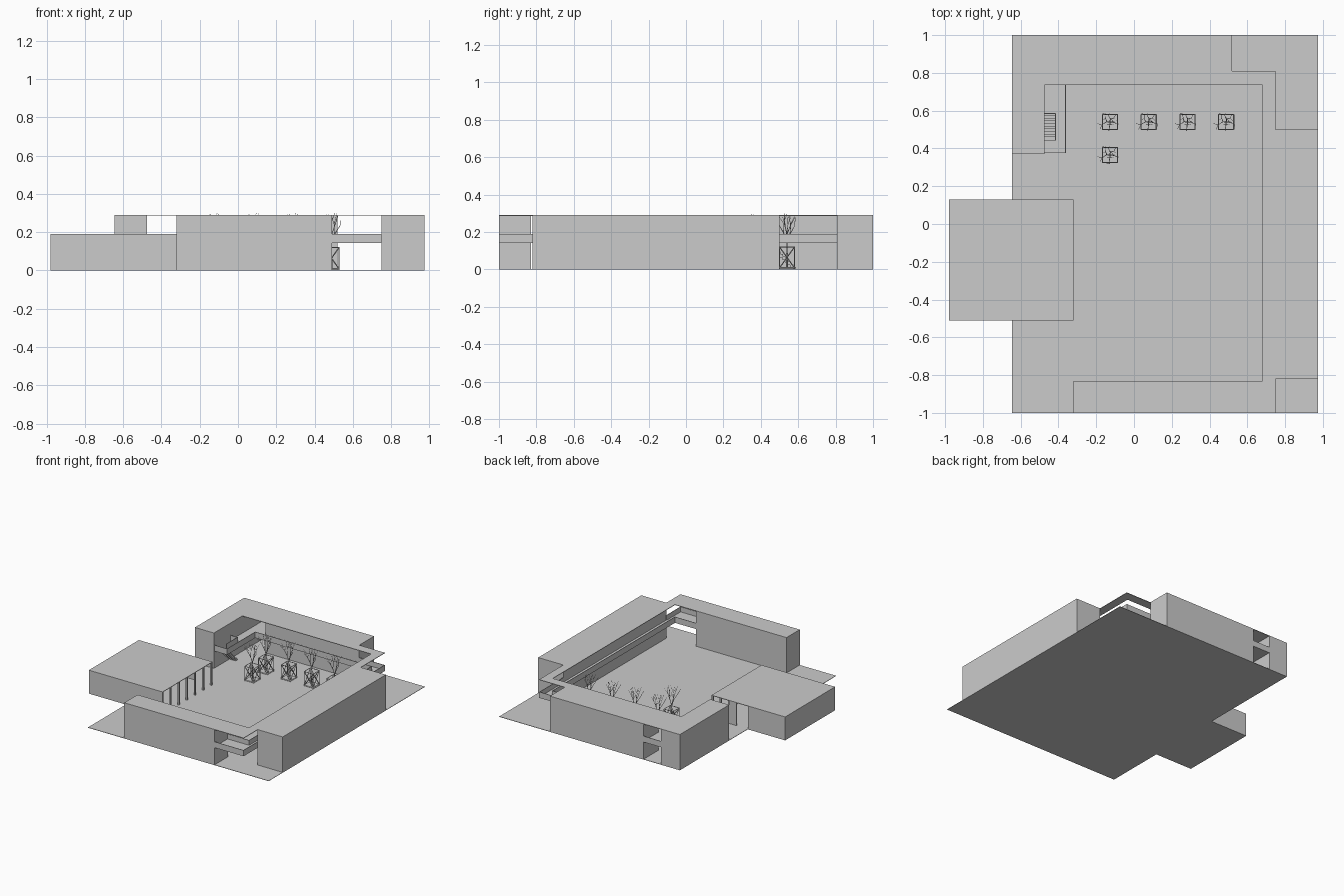
import bpy, bmesh, math, random
from mathutils import Vector

if "Cube" in bpy.data.objects:
    bpy.data.objects.remove(bpy.data.objects["Cube"])

H, FLOOR, RAIL = 0.29, 0.15, 0.19   # roof, upper floor and railing heights
T = 0.004                           # sheet thickness
random.seed(4)


def finish(bm, name):
    me = bpy.data.meshes.new(name)
    bm.to_mesh(me)
    bm.free()
    ob = bpy.data.objects.new(name, me)
    bpy.context.collection.objects.link(ob)
    return ob


def add_box(bm, x0, x1, y0, y1, z0, z1):
    vs = bmesh.ops.create_cube(bm, size=1)["verts"]
    for v in vs:
        v.co = Vector((x1 if v.co.x > 0 else x0, y1 if v.co.y > 0 else y0, z1 if v.co.z > 0 else z0))


def boxes(name, *dims):
    bm = bmesh.new()
    for d in dims:
        add_box(bm, *d)
    return finish(bm, name)


def add_bar(bm, a, b, r0, r1, sides=4):
    a, b = Vector(a), Vector(b)
    d = b - a
    vs = bmesh.ops.create_cone(bm, segments=sides, radius1=r0, radius2=r1, depth=d.length,
                               cap_ends=True)["verts"]
    q = Vector((0, 0, 1)).rotation_difference(d)
    for v in vs:
        v.co = q @ v.co + (a + b) / 2


# ground
boxes("ground", (-0.645, 0.975, -1, 1, 0.0, 0.003))

# solid wings around the courtyard
boxes("front_wing", (-0.32, 0.49, -1, -0.83, 0.003, H))
boxes("right_wing", (0.75, 0.975, -0.82, 0.5, 0.003, H))
boxes("back_wing", (-0.32, 0.52, 0.81, 1, 0.003, H))
boxes("left_wing", (-0.645, -0.475, 0.37, 1, 0.003, H))

# thin roofs over galleries and passages, and matching upper floors
gaps = {
    "front_passage": (0.49, 0.75, -1, -0.83),
    "right_gallery": (0.68, 0.75, -0.83, 0.735),
    "back_gallery": (-0.475, 0.75, 0.735, 0.81),
    "back_passage": (-0.475, -0.32, 0.81, 1),
}
for name, r in gaps.items():
    boxes(name + "_roof", (*r, H - T, H))
    boxes(name + "_floor", (*r, FLOOR - 2 * T, FLOOR))

# left gallery floor around the stair well
boxes("left_gallery_floor",
      (-0.475, -0.36, 0.375, 0.445, FLOOR - 2 * T, FLOOR),
      (-0.415, -0.36, 0.445, 0.585, FLOOR - 2 * T, FLOOR),
      (-0.475, -0.36, 0.585, 0.735, FLOOR - 2 * T, FLOOR))

# solid railing panels following floor edges
rail_paths = [
    [(0.49, -0.998), (0.748, -0.998), (0.748, -0.82)],
    [(0.49, -0.832), (0.682, -0.832), (0.682, 0.737), (-0.362, 0.737), (-0.362, 0.377), (-0.475, 0.377)],
    [(0.748, 0.5), (0.748, 0.808), (0.52, 0.808)],
    [(-0.475, 0.998), (-0.32, 0.998)],
    [(-0.475, 0.585), (-0.415, 0.585), (-0.415, 0.445)],
]
bm = bmesh.new()
for path in rail_paths:
    for (xa, ya), (xb, yb) in zip(path, path[1:]):
        add_box(bm, min(xa, xb) - T / 2, max(xa, xb) + T / 2,
                min(ya, yb) - T / 2, max(ya, yb) + T / 2, FLOOR - 2 * T, RAIL)
finish(bm, "railings")

# stairs descending from the left gallery
n = 10
bm = bmesh.new()
for i in range(n):
    z = FLOOR * (1 - (i + 1) / (n + 1))
    y = 0.445 + i * 0.14 / n
    add_box(bm, -0.475, -0.418, y, y + 0.14 / n + 0.004, max(z - 0.018, 0.003), z)
finish(bm, "stairs")

# low pavilion, open to the courtyard
boxes("pavilion_roof", (-0.98, -0.32, -0.51, 0.13, RAIL - T, RAIL))
boxes("pavilion_floor", (-0.98, -0.645, -0.51, 0.13, 0, 0.003))
boxes("pavilion_walls",
      (-0.98, -0.976, -0.51, 0.13, 0, RAIL),
      (-0.98, -0.32, -0.51, -0.506, 0, RAIL),
      (-0.98, -0.645, 0.126, 0.13, 0, RAIL),
      (-0.545, -0.475, 0.126, 0.13, 0, RAIL))
bm = bmesh.new()
for i in range(7):
    y = -0.504 + i * 0.628 / 6
    add_box(bm, -0.332, -0.32, y - 0.006, y + 0.006, 0.003, RAIL - T)
finish(bm, "pavilion_columns")


# one planter crate: posts, rims and crossed braces on every side
def crate(name):
    bm = bmesh.new()
    s, r, z0, z1 = 0.04, 0.003, 0.008, 0.12
    corners = [(-s, -s), (s, -s), (s, s), (-s, s)]
    for (ax, ay), (bx, by) in zip(corners, corners[1:] + corners[:1]):
        add_bar(bm, (ax, ay, 0.003), (ax, ay, z1), r, r)
        for za, zb in ((z0, z0), (z1, z1), (z0, z1), (z1, z0)):
            add_bar(bm, (ax, ay, za), (bx, by, zb), r, r)
    add_box(bm, -s, s, -s, s, z0, z0 + T)
    return finish(bm, name)


# one bare tree grown by recursive forking
def grow(bm, base, direction, length, radius, level):
    tip = base + direction * length
    tip.x = min(max(tip.x, -0.07), 0.045)
    tip.y = min(max(tip.y, -0.045), 0.045)
    tip.z = min(tip.z, 0.31)
    add_bar(bm, base, tip, radius, radius * 0.65)
    if level == 0:
        return
    k = 4 if level == 3 else 2
    start = random.uniform(0, 6.28)
    for i in range(k):
        a = start + i * math.tau / k
        d = (direction + 0.42 * Vector((math.cos(a), math.sin(a), 0.3))).normalized()
        grow(bm, tip, d, 0.055 * random.uniform(0.8, 1.1), radius * 0.65, level - 1)


bm = bmesh.new()
grow(bm, Vector((0, 0, 0.01)), Vector((0, 0, 1)), 0.135, 0.005, 3)
tree = finish(bm, "tree")
planter = crate("planter")
spots = [(-0.127 + 0.205 * i, 0.54) for i in range(4)] + [(-0.127, 0.365)]
for i, (x, y) in enumerate(spots):
    for src in (tree, planter):
        ob = src if i == 0 else src.copy()
        if i:
            bpy.context.collection.objects.link(ob)
        ob.location = (x, y, 0)
